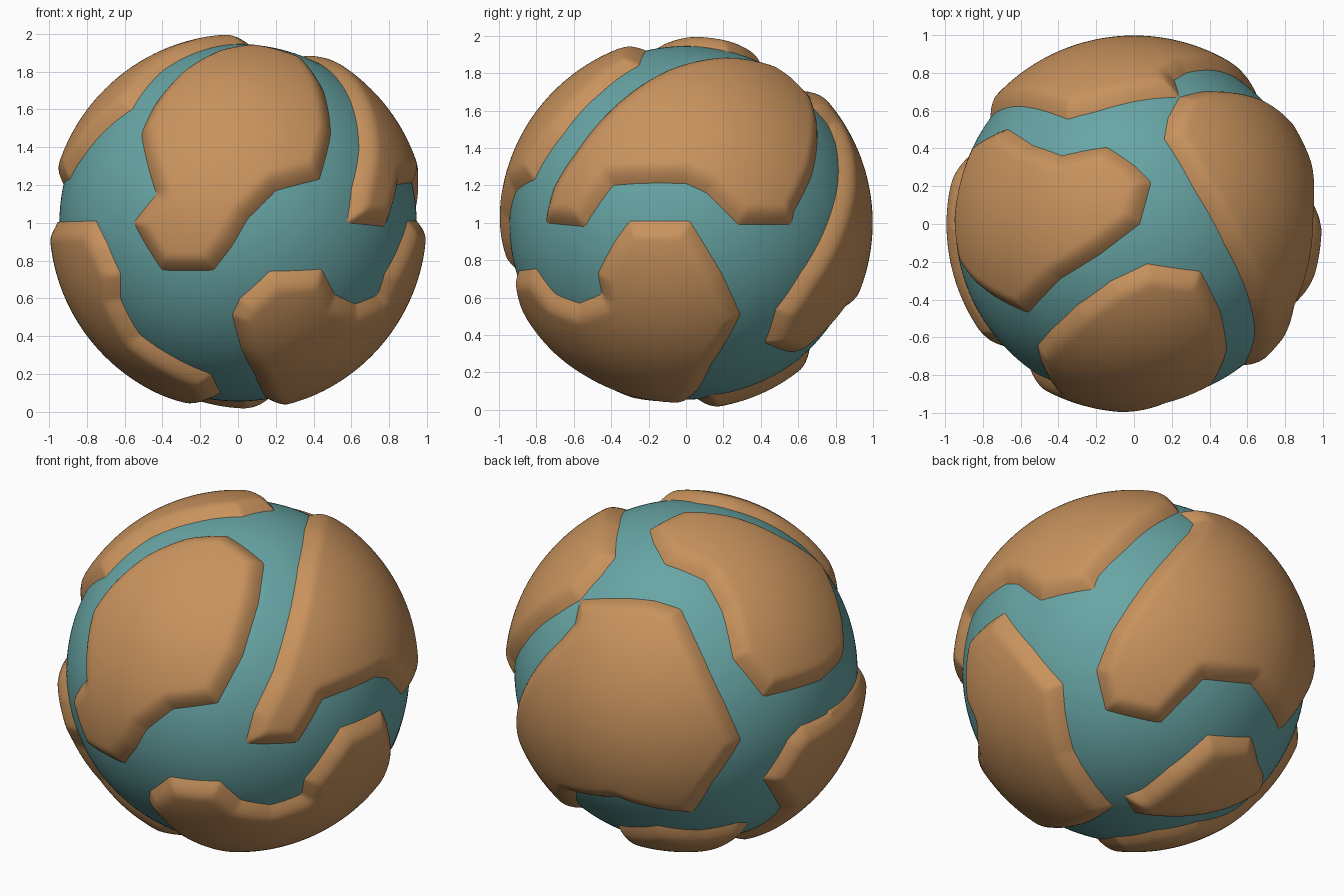
import bpy, bmesh, math
from mathutils import Vector

if "Cube" in bpy.data.objects:
    bpy.data.objects.remove(bpy.data.objects["Cube"])

SEA, LAND, BEVEL = 0.945, 0.998, 0.11
CENTRE = Vector((0, 0, 1))


def material(name, rgb):
    m = bpy.data.materials.new(name)
    m.diffuse_color = (*rgb, 1)
    m.use_nodes = True
    m.node_tree.nodes["Principled BSDF"].inputs["Base Color"].default_value = m.diffuse_color
    return m


land_mat = material("land brown", (0.58, 0.29, 0.11))
sea_mat = material("sea teal", (0.138, 0.376, 0.376))


def view(azimuth, elevation, lift=0.0):
    """Return a function turning flat picture coordinates into unit directions on the globe."""
    a, e = math.radians(azimuth), math.radians(elevation)
    right = Vector((math.cos(a), math.sin(a), 0))
    cam = Vector((math.sin(a) * math.cos(e), -math.cos(a) * math.cos(e), math.sin(e)))
    up = cam.cross(right)

    def pick(*n):
        out = []
        for s, u in zip(n[::2], n[1::2]):
            u -= lift
            w = math.sqrt(max(0, SEA * SEA - s * s - u * u))
            out.append((right * s + up * u + cam * w).normalized())
        return out
    return pick


F = view(0, 0, 1)        # front
R = view(90, 0, 1)       # right
T = view(0, 90)          # top
L = view(215, 24)        # back left, above
V = view(145, -30)       # back right, below


def winding(p, poly):
    """Signed turning of the outline as seen from direction p."""
    x = p.orthogonal().normalized()
    y = p.cross(x)
    ang = [math.atan2(q.dot(y), q.dot(x)) for q in poly]
    total = 0
    for a, b in zip(ang, ang[1:] + ang[:1]):
        total += (b - a + math.pi) % (2 * math.pi) - math.pi
    return total


def edge_distance(p, poly):
    best = 9
    for a, b in zip(poly, poly[1:] + poly[:1]):
        ab = b - a
        t = min(1, max(0, (p - a).dot(ab) / max(ab.length_squared, 1e-9)))
        best = min(best, (p - (a + ab * t).normalized()).length)
    return best


def finish(bm, name, mat):
    me = bpy.data.meshes.new(name)
    bm.to_mesh(me)
    bm.free()
    me.materials.append(mat)
    for f in me.polygons:
        f.use_smooth = True
    ob = bpy.data.objects.new(name, me)
    ob.location = CENTRE
    bpy.context.collection.objects.link(ob)


def plate(name, poly):
    """Raised land plate with a rounded rim that dips under the sea surface."""
    mid = sum(poly, Vector()).normalized()
    turn = 1 if winding(mid, poly) > 0 else -1
    reach = math.cos(min(3, max(mid.angle(q) for q in poly) + 0.1))
    bm = bmesh.new()
    bmesh.ops.create_icosphere(bm, subdivisions=7, radius=1)
    gone = []
    for v in bm.verts:
        p = v.co.normalized()
        if p.dot(mid) < reach:
            gone.append(v)
            continue
        d = edge_distance(p, poly)
        if winding(p, poly) * turn < 3:
            d = -d
        if d < -0.035:
            gone.append(v)
            continue
        t = min(1, d / BEVEL)
        k = math.sin(t * math.pi / 2) if t > 0 else t * 1.57
        v.co = p * (SEA + (LAND - SEA) * k)
    bmesh.ops.delete(bm, geom=gone, context='VERTS')
    finish(bm, name, land_mat)


# sea globe
bm = bmesh.new()
bmesh.ops.create_icosphere(bm, subdivisions=6, radius=SEA)
finish(bm, "sea_globe", sea_mat)

# land plates, outlined where each is seen best
plate("front_plate",
      F(-.4, .75, -.13, .75, -.03, .88, .05, 1.02, .2, 1.17, .43, 1.23, .49, 1.47, .45, 1.7)
      + T(.35, -.25, .07, -.21, -.12, -.3, -.3, -.43)
      + F(-.44, 1.62, -.51, 1.47, -.43, 1.15, -.55, 1.0))

plate("upper_right_plate",
      T(.16, .45, .32, .18, .48, -.11, .6, -.37)
      + F(.64, 1.39, .6, 1.18, .575, 1.0, .775, .98)
      + R(-.39, 1.2, -.26, 1.21, 0, 1.21, .11, 1.16, .21, 1.06, .28, .99,
          .56, .99, .58, 1.07, .67, 1.25, .70, 1.42, .70, 1.52)
      + T(.24, .67, .18, .56))

plate("lower_right_plate",
      F(.44, .755, .51, .62, .62, .57, .74, .62)
      + R(-.47, .73, -.38, .9, -.3, 1.01, .02, 1.01, .19, .73, .29, .51,
          .22, .38, .13, .24, .02, .07)
      + F(.09, .2, .02, .33, -.03, .515, .01, .6, .17, .745))

plate("lower_left_plate",
      F(-.75, 1.01, -.69, .89, -.62, .73, -.62, .595, -.52, .41, -.34, .29, -.14, .2, -.09, .1)
      + V(.13, -.87, .37, -.81, .57, -.745)
      + L(.52, -.75, .425, -.58, .56, -.365, .63, -.29))

plate("upper_left_plate",
      T(.09, .22, .0, .31)
      + L(-.116, .6, .105, .51, .2, .34, .26, .08, .425, -.127, .74, -.04)
      + F(-.89, 1.23, -.81, 1.36, -.7, 1.49, -.56, 1.6)
      + T(-.39, -.29, -.18, -.16, .03, 0))

plate("back_plate",
      T(.24, .67)
      + R(.76, 1.52, .80, 1.42, .81, 1.2, .77, 1.04, .61, .73, .48, .54, .42, .36, .56, .31)
      + V(.094, -.276, .2, -.155, .315, -.03, .59, -.044, .69, -.155, .78, -.29)
      + L(.144, -.6, .3, -.365, .13, .01, -.03, .355, -.17, .4))

plate("bottom_plate",
      V(-.07, -.69, .02, -.65, .15, -.53, .29, -.405, .36, -.335, .61, -.335, .67, -.48,
        .72, -.55, .68, -.62, .52, -.72, .2, -.79, .0, -.78))
